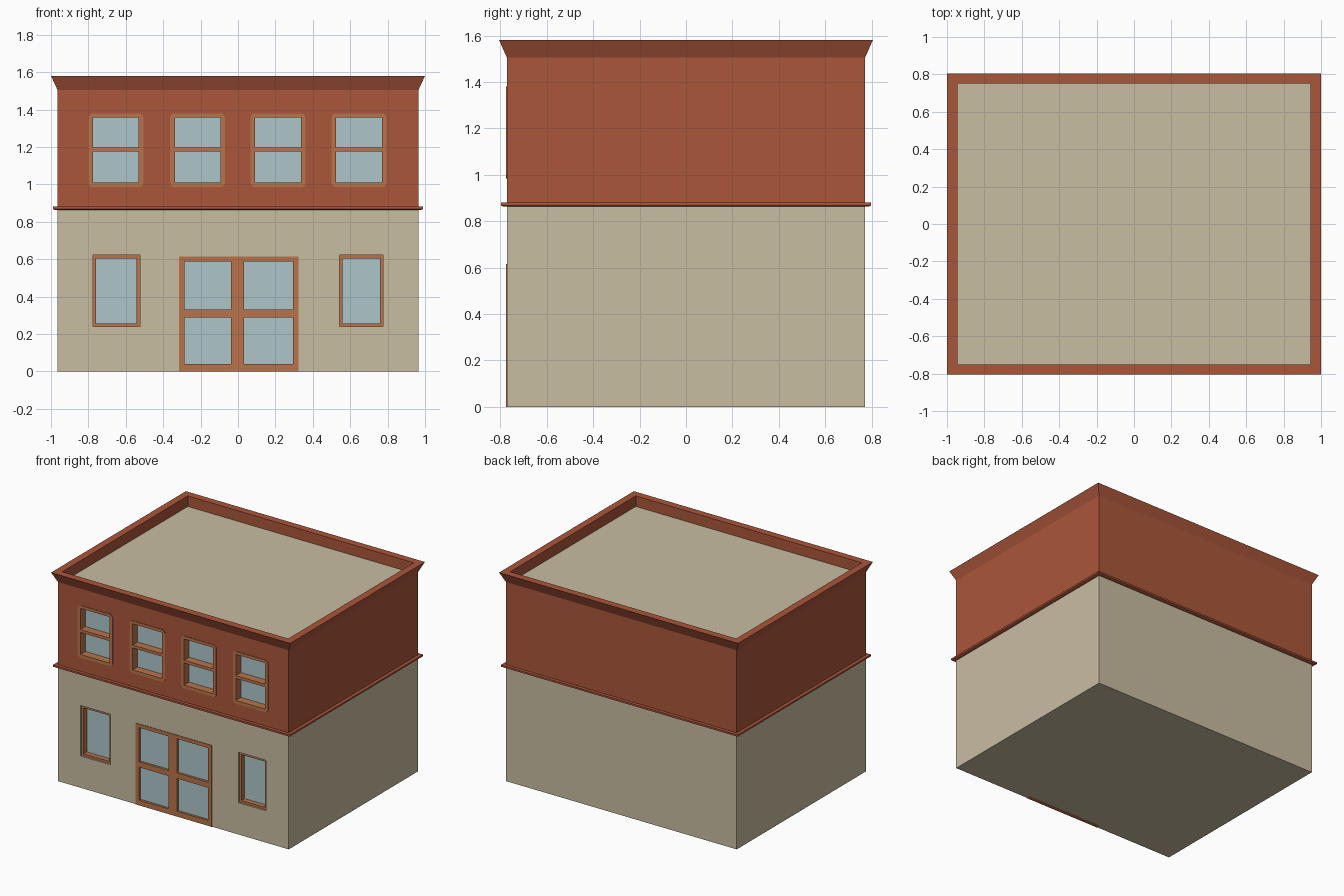
import bpy, bmesh, math

if "Cube" in bpy.data.objects:
    bpy.data.objects.remove(bpy.data.objects["Cube"])


def material(name, r, g, b):
    lin = [((c / 255 + 0.055) / 1.055) ** 2.4 for c in (r, g, b)]
    m = bpy.data.materials.new(name)
    m.diffuse_color = (*lin, 1)
    m.use_nodes = True
    m.node_tree.nodes["Principled BSDF"].inputs["Base Color"].default_value = m.diffuse_color
    return m


RED = material("brick red", 171, 86, 58)
BEIGE = material("beige plaster", 201, 189, 162)
WOOD = material("orange wood", 184, 116, 74)
GLASS = material("pale blue glass", 173, 198, 203)
FRONT = -0.772


def finish(name, bm, *mats):
    bmesh.ops.recalc_face_normals(bm, faces=bm.faces)
    me = bpy.data.meshes.new(name)
    bm.to_mesh(me)
    bm.free()
    for m in mats:
        me.materials.append(m)
    ob = bpy.data.objects.new(name, me)
    bpy.context.collection.objects.link(ob)
    return ob


def loft(name, rings, *mats):
    """Closed solid through rectangular rings (half x, half y, z)."""
    bm = bmesh.new()
    loops = [[bm.verts.new((sx * a, sy * b, z)) for sx, sy in
              ((-1, -1), (1, -1), (1, 1), (-1, 1))] for a, b, z in rings]
    for lo, hi in zip(loops, loops[1:]):
        for i in range(4):
            j = (i + 1) % 4
            bm.faces.new((lo[i], lo[j], hi[j], hi[i]))
    bm.faces.new(loops[0][::-1])
    top = bm.faces.new(loops[-1])
    top.material_index = len(mats) - 1
    return finish(name, bm, *mats)


def slab(bm, rect, y0, y1, r=0.0):
    """Plate in the xz plane, with rounded corners when r > 0."""
    x0, x1, z0, z1 = rect
    pts = []
    for k, (x, z) in enumerate(((x1, z1), (x0, z1), (x0, z0), (x1, z0))):
        if r == 0:
            pts.append((x, z))
            continue
        cx = x - r if x == x1 else x + r
        cz = z - r if z == z1 else z + r
        for s in range(4):
            t = math.pi / 2 * (k + s / 3)
            pts.append((cx + r * math.cos(t), cz + r * math.sin(t)))
    a = [bm.verts.new((x, y0, z)) for x, z in pts]
    b = [bm.verts.new((x, y1, z)) for x, z in pts]
    bm.faces.new(a)
    bm.faces.new(b[::-1])
    for i in range(len(a)):
        j = (i + 1) % len(a)
        bm.faces.new((a[i], b[i], b[j], a[j]))


def plates(name, rects, y0, y1, mat, r=0.0):
    bm = bmesh.new()
    for rc in rects:
        slab(bm, rc, y0, y1, r)
    return finish(name, bm, mat)


def cut(ob, rects, y1):
    """Cut rectangular pockets from the front to depth y1."""
    cutter = plates("cutter", rects, -1.2, y1, ob.data.materials[0])
    cutter.hide_render = True
    mod = ob.modifiers.new("openings", 'BOOLEAN')
    mod.operation, mod.solver, mod.object = 'DIFFERENCE', 'EXACT', cutter
    bpy.context.view_layer.objects.active = ob
    bpy.ops.object.modifier_apply(modifier=mod.name)
    bpy.data.objects.remove(cutter)


# Storeys, flared parapet with sunken roof, and belt course
ground = loft("ground_storey", [(0.965, 0.772, 0), (0.965, 0.772, 0.87)], BEIGE)
upper = loft("upper_storey", [
    (0.965, 0.772, 0.87), (0.965, 0.772, 1.505), (1.0, 0.805, 1.58),
    (0.945, 0.75, 1.58), (0.945, 0.75, 1.50)], RED, BEIGE)
loft("belt_course", [(0.98, 0.787, 0.863), (0.99, 0.797, 0.868),
                     (0.99, 0.797, 0.881)], RED)

# Upper sash windows: rounded frame, two deep panes each
centres = (-0.653, -0.216, 0.214, 0.647)
cut(upper, [(c - 0.137, c + 0.137, 0.995, 1.37) for c in centres], FRONT + 0.07)
for n, c in enumerate(centres, 1):
    frame = plates(f"sash_frame_{n}", [(c - 0.147, c + 0.147, 0.985, 1.38)],
                   FRONT - 0.004, FRONT + 0.07, WOOD, 0.025)
    panes = [(c - 0.122, c + 0.122, 1.01, 1.176), (c - 0.122, c + 0.122, 1.198, 1.358)]
    cut(frame, panes, FRONT + 0.06)
    plates(f"sash_glass_{n}", panes, FRONT + 0.056, FRONT + 0.061, GLASS)

# Ground-floor windows: frame set inside the wall opening
sides = {"left": (-0.776, -0.525), "right": (0.543, 0.776)}
cut(ground, [(a, b, 0.24, 0.622) for a, b in sides.values()], FRONT + 0.06)
for side, (a, b) in sides.items():
    frame = plates(f"{side}_window_frame", [(a, b, 0.24, 0.622)],
                   FRONT + 0.012, FRONT + 0.06, WOOD)
    pane = [(a + 0.017, b - 0.017, 0.257, 0.604)]
    cut(frame, pane, FRONT + 0.055)
    plates(f"{side}_window_glass", pane, FRONT + 0.05, FRONT + 0.056, GLASS)

# Double door with four glazed panels
cut(ground, [(-0.305, 0.315, -0.1, 0.605)], FRONT + 0.03)
door = plates("door_frame", [(-0.315, 0.323, 0, 0.615)],
              FRONT - 0.004, FRONT + 0.03, WOOD)
panels = [(a, b, lo, hi) for a, b in ((-0.285, -0.037), (0.032, 0.294))
          for lo, hi in ((0.04, 0.288), (0.33, 0.588))]
cut(door, panels, FRONT + 0.02)
plates("door_glass", panels, FRONT + 0.013, FRONT + 0.021, GLASS)
